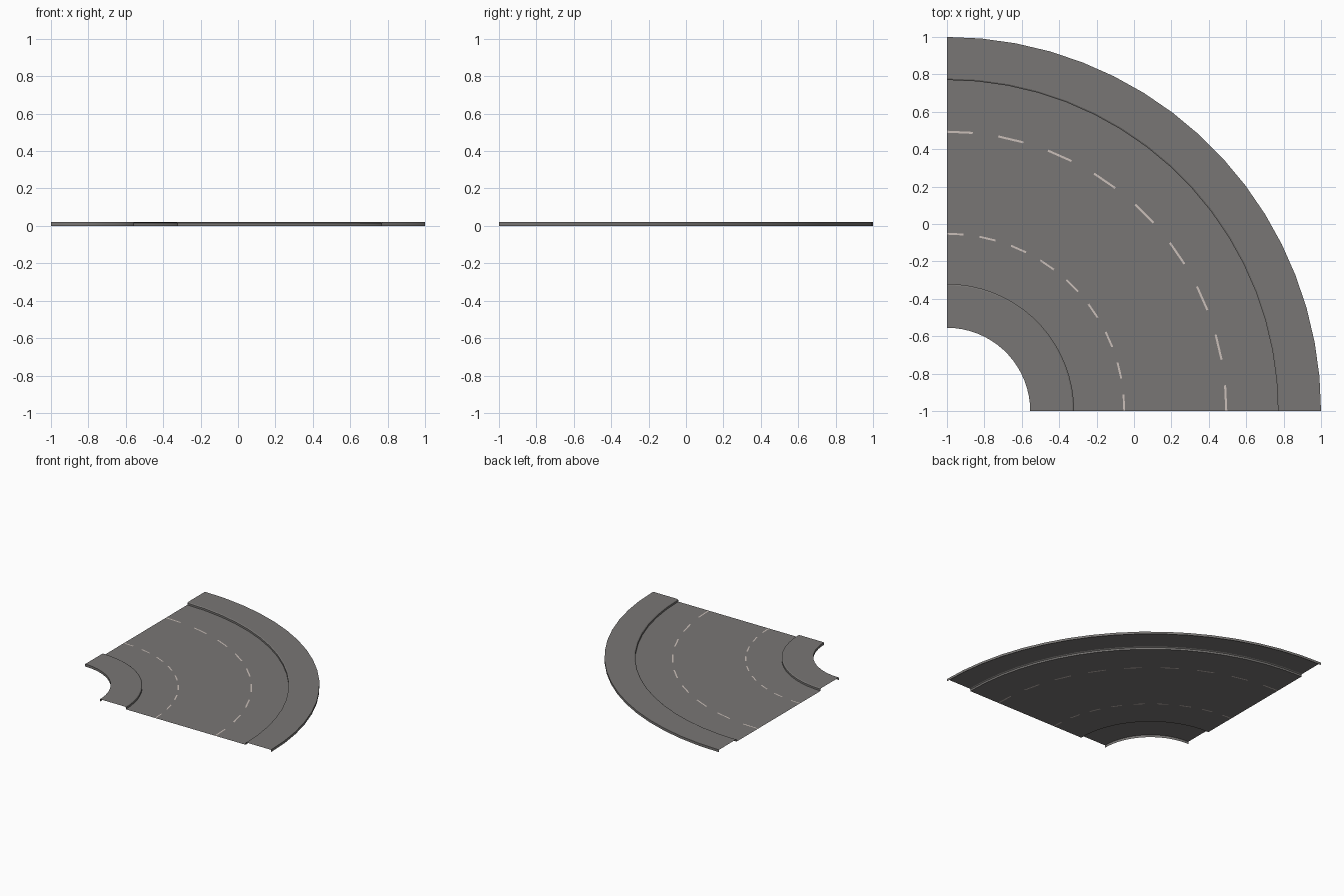
import bpy, math

if "Cube" in bpy.data.objects:
    bpy.data.objects.remove(bpy.data.objects["Cube"])

SEGMENTS = 17          # odd, so both lane lines start and end on a dash
CENTRE = (-1.0, -1.0)  # pivot of the quarter turn


def material(name, rgb):
    m = bpy.data.materials.new(name)
    m.diffuse_color = (*rgb, 1.0)
    m.use_nodes = True
    m.node_tree.nodes["Principled BSDF"].inputs["Base Color"].default_value = m.diffuse_color
    return m


asphalt = material("asphalt_grey", (0.19, 0.182, 0.176))
paint = material("lane_paint", (0.60, 0.53, 0.49))


def sweep(name, profile, dash_bands=()):
    """Sweep an open (radius, height) profile through a quarter turn."""
    verts, faces, slots = [], [], []
    n = len(profile)
    for k in range(SEGMENTS + 1):
        a = math.radians(90) * k / SEGMENTS
        for r, z in profile:
            verts.append((CENTRE[0] + r * math.cos(a),
                          CENTRE[1] + r * math.sin(a), z))
    for k in range(SEGMENTS):
        for i in range(n - 1):
            v = k * n + i
            faces.append((v, v + 1, v + n + 1, v + n))
            slots.append(1 if i in dash_bands and k % 2 == 0 else 0)
    mesh = bpy.data.meshes.new(name)
    mesh.from_pydata(verts, [], faces)
    mesh.materials.append(asphalt)
    if dash_bands:
        mesh.materials.append(paint)
    mesh.polygons.foreach_set("material_index", slots)
    ob = bpy.data.objects.new(name, mesh)
    bpy.context.collection.objects.link(ob)
    bpy.context.view_layer.objects.active = ob
    ob.select_set(True)
    bpy.ops.object.shade_smooth_by_angle(angle=math.radians(25))
    ob.select_set(False)
    return ob


# Flat road with two dashed lane lines as cut faces
sweep("road", [(r, 0.0) for r in (0.68, 0.943, 0.953, 1.488, 1.499, 1.77)],
      dash_bands=(1, 3))

# Raised pavements, open below, with a chamfered kerb beside the road
sweep("inner_pavement",
      [(0.445, 0), (0.445, 0.02), (0.672, 0.02), (0.68, 0.015), (0.68, 0)])
sweep("outer_pavement",
      [(1.77, 0), (1.77, 0.015), (1.778, 0.02), (2.0, 0.02), (2.0, 0)])
